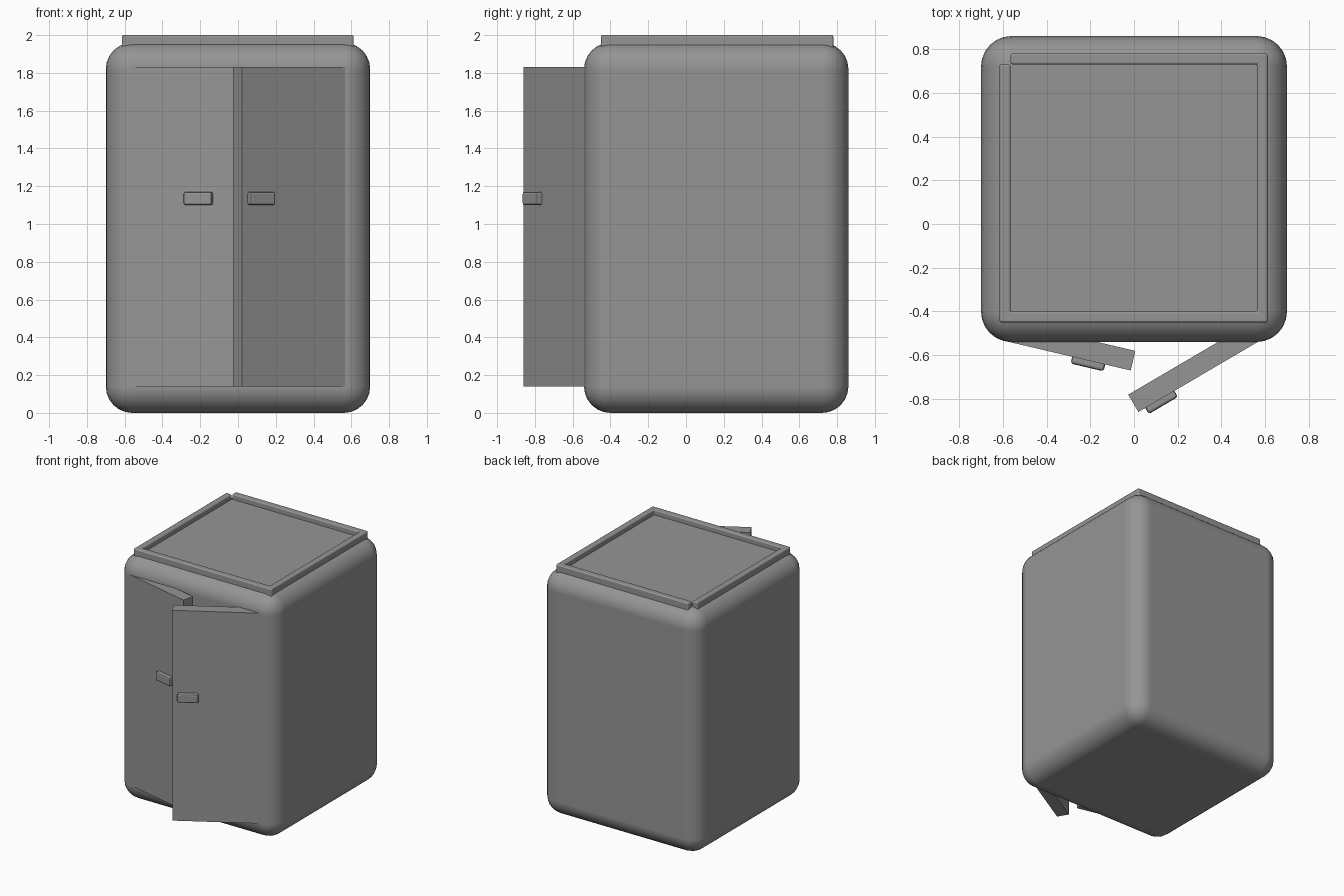
import bpy, bmesh
from math import radians
from mathutils import Matrix

if "Cube" in bpy.data.objects:
    bpy.data.objects.remove(bpy.data.objects["Cube"])

# Dark grey paint for every part
paint = bpy.data.materials.new("dark_grey")
paint.diffuse_color = (0.3, 0.3, 0.3, 1)
paint.use_nodes = True
paint.node_tree.nodes["Principled BSDF"].inputs["Base Color"].default_value = paint.diffuse_color


def prism(name, pts, z0, z1, bevel=0.0, segments=1, smooth=False):
    """Extrude a plan outline between two heights."""
    bm = bmesh.new()
    face = bm.faces.new([bm.verts.new((x, y, z0)) for x, y in pts])
    up = bmesh.ops.extrude_face_region(bm, geom=[face])
    for v in up["geom"]:
        if isinstance(v, bmesh.types.BMVert):
            v.co.z = z1
    bmesh.ops.recalc_face_normals(bm, faces=bm.faces[:])
    for f in bm.faces:
        f.smooth = smooth
    mesh = bpy.data.meshes.new(name)
    bm.to_mesh(mesh)
    bm.free()
    mesh.materials.append(paint)
    ob = bpy.data.objects.new(name, mesh)
    bpy.context.collection.objects.link(ob)
    if bevel:
        mod = ob.modifiers.new("bevel", "BEVEL")
        mod.width = bevel
        mod.segments = segments
        mod.limit_method = "ANGLE"
        mod.harden_normals = smooth
    return ob


def rect(x0, x1, y0, y1):
    return [(x0, y0), (x1, y0), (x1, y1), (x0, y1)]


# Rounded cabinet body
prism("cabinet_body", rect(-0.7, 0.7, -0.54, 0.86), 0, 1.96, 0.14, 6, True)

# Raised tray rim on the lid, with the back left corner left open
rim = [(-0.615, 0.73), (-0.615, -0.45), (0.612, -0.45), (0.612, 0.78),
       (-0.565, 0.78), (-0.565, 0.73), (0.563, 0.73), (0.563, -0.40),
       (-0.565, -0.40), (-0.565, 0.73)]
prism("top_rim", rim, 1.93, 2.0, 0.01, 4, True)


# Doors standing ajar: local origin is the outer free corner, x runs to the hinge
def door(side, corner, angle, length, handle_start):
    s = 1 if side == "right" else -1
    place = Matrix.Translation((*corner, 0)) @ Matrix.Rotation(s * radians(angle), 4, "Z")
    panel = prism(side + "_door", rect(0, s * length, 0, 0.092), 0.14, 1.83)
    a, b = s * handle_start, s * (handle_start + 0.155)
    handle = prism(side + "_door_handle", rect(min(a, b), max(a, b), -0.032, 0.02),
                   1.10, 1.17, 0.012, 2)
    for ob in (panel, handle):
        ob.matrix_world = place


door("left", (-0.015, -0.67), 13.2, 0.61, 0.12)
door("right", (0.02, -0.86), 30.4, 0.64, 0.036)
